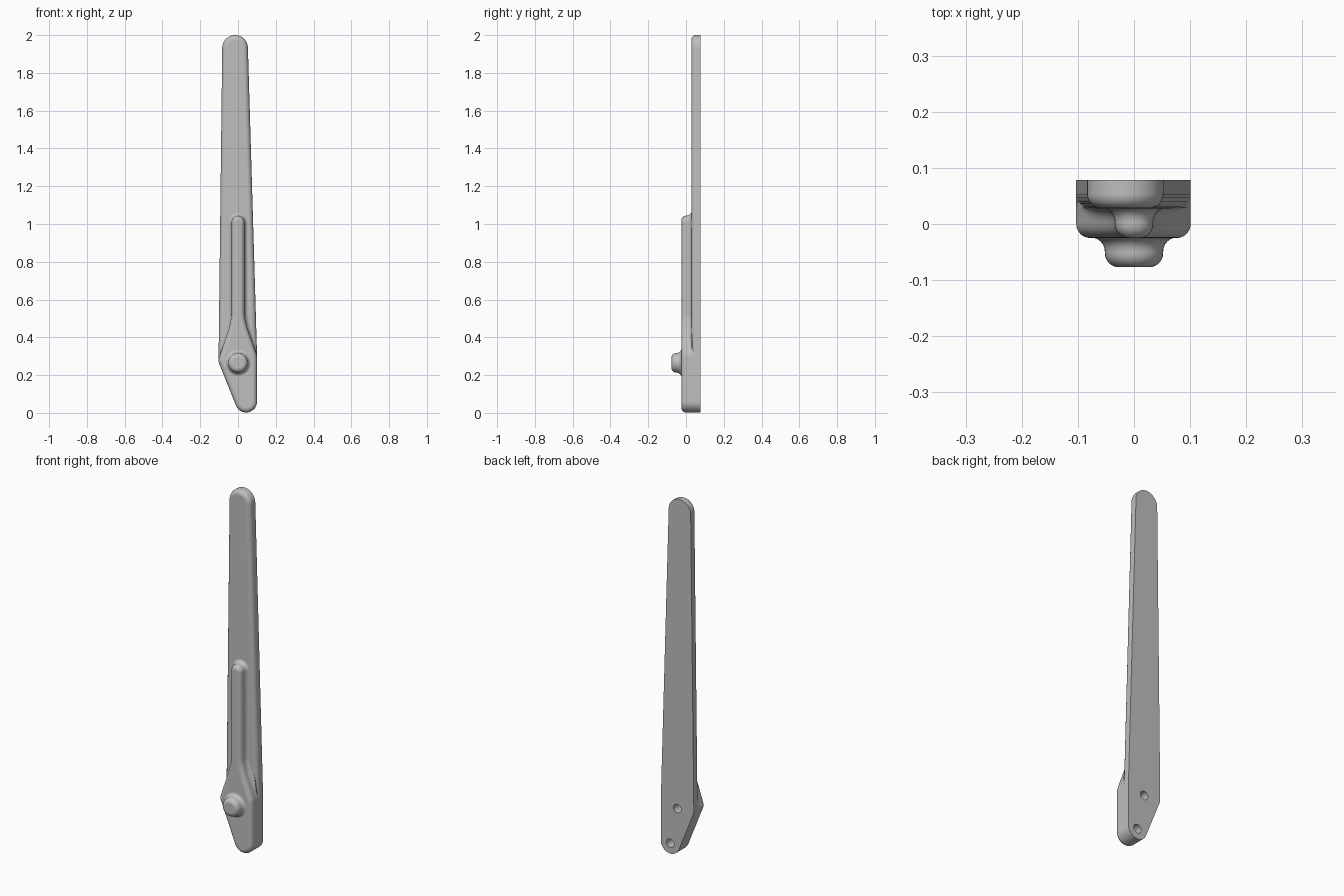
import bpy, bmesh
from math import radians, sin, cos, pi
from mathutils import Vector

cube = bpy.data.objects.get("Cube")
if cube:
    bpy.data.objects.remove(cube, do_unlink=True)

grey = bpy.data.materials.new("plain grey")
grey.use_nodes = True
colour = (0.52, 0.52, 0.52, 1)
grey.diffuse_color = colour
grey.node_tree.nodes["Principled BSDF"].inputs["Base Color"].default_value = colour

ROUND = 0.025   # radius of edge rounds and root fillets
STEPS = 6
BACK = 0.078


def arc(cx, cz, r, start, end, n):
    angles = [radians(start + (end - start) * i / n) for i in range(n + 1)]
    return [Vector((cx + r * cos(a), cz + r * sin(a))) for a in angles]


def outward(points):
    """Mitred outward offset direction at each point of a counterclockwise outline."""
    result = []
    for i, p in enumerate(points):
        a = (p - points[i - 1]).normalized()
        b = (points[(i + 1) % len(points)] - p).normalized()
        na, nb = Vector((a.y, -a.x)), Vector((b.y, -b.x))
        result.append((na + nb) / (1 + na.dot(nb)))
    return result


def loft(name, points, levels, flare=lambda z: 1):
    """Stack offset copies of an outline; each level is (offset, y)."""
    bm = bmesh.new()
    dirs = outward(points)
    rings = []
    for off, y in levels:
        ring = []
        for p, d in zip(points, dirs):
            q = p + d * (off * flare(p.y) if off > 0 else off)
            ring.append(bm.verts.new((q.x, y, q.y)))
        rings.append(ring)
    n = len(points)
    for r, s in zip(rings, rings[1:]):
        for i in range(n):
            j = (i + 1) % n
            bm.faces.new((r[i], r[j], s[j], s[i]))
    bm.faces.new(rings[0])
    bm.faces.new(rings[-1])
    bmesh.ops.recalc_face_normals(bm, faces=bm.faces)
    mesh = bpy.data.meshes.new(name)
    bm.to_mesh(mesh)
    bm.free()
    mesh.materials.append(grey)
    ob = bpy.data.objects.new(name, mesh)
    bpy.context.collection.objects.link(ob)
    return ob


def quarter():
    return [pi / 2 * i / STEPS for i in range(STEPS + 1)]


def front_round(front):
    return [(-ROUND * (1 - cos(t)), front + ROUND * (1 - sin(t))) for t in quarter()]


def root_fillet(root):
    return [(ROUND * (1 - sin(t)), root - ROUND * (1 - cos(t))) for t in quarter()]


def combine(target, other, operation):
    mod = target.modifiers.new(operation.lower(), 'BOOLEAN')
    mod.operation, mod.solver, mod.object = operation, 'EXACT', other
    bpy.context.view_layer.objects.active = target
    bpy.ops.object.modifier_apply(modifier=mod.name)
    bpy.data.objects.remove(other, do_unlink=True)


# Shared lower end: slanted left flank and rounded foot
flank = arc(-0.045, 0.28, 0.058, 180, 201.8, 5)
foot = arc(0.043, 0.06, 0.058, 201.8, 360, 20)

# Long tapering blade
blade = loft("lever_arm",
             arc(-0.0155, 1.932, 0.068, 0, 180, 24) + flank + foot + [Vector((0.101, 0.3))],
             [(0, BACK)] + front_round(0.028))

# Raised hub that narrows into a rib
RIB = 0.034


def neck(side, width, low):
    """Neck points from the hub up to the rib."""
    n = 14
    pts = []
    for i in range(n):
        t = i / n
        s = (1 - t) ** 2 * (1 + 2 * t) * 0.5 + (1 - t) ** 2 * 0.5
        pts.append(Vector((side * (RIB + (width - RIB) * s), low + (0.54 - low) * t)))
    return pts


def neck_flare(z):
    t = min(max((z - 0.3) / 0.14, 0), 1)
    return t * t * (3 - 2 * t)


hub_outline = (neck(1, 0.101, 0.3) + arc(0, 1.01, RIB, 0, 180, 16)
               + neck(-1, 0.103, 0.281)[::-1] + flank + foot)
hub = loft("hub_and_rib", hub_outline,
           [(ROUND, 0.07)] + root_fillet(0.029) + front_round(-0.025), neck_flare)

# Round pivot boss on the hub
boss = loft("pivot_boss", arc(0, 0.265, 0.052, 0, 350, 35),
            [(ROUND, 0.0)] + root_fillet(-0.024) + front_round(-0.077))

combine(blade, hub, 'UNION')
combine(blade, boss, 'UNION')

# Blind holes in the back
for x, z in ((0, 0.265), (0.043, 0.06)):
    cutter = loft("hole_cutter", arc(x, z, 0.024, 0, 345, 23), [(0, 0.12), (0, 0.015)])
    cutter.hide_render = True
    combine(blade, cutter, 'DIFFERENCE')

# Smooth rounds, crisp rear edges
bpy.ops.object.select_all(action='DESELECT')
blade.select_set(True)
bpy.context.view_layer.objects.active = blade
bpy.ops.object.shade_smooth_by_angle(angle=radians(35))
normals = blade.modifiers.new("even_normals", 'WEIGHTED_NORMAL')
normals.keep_sharp = True
